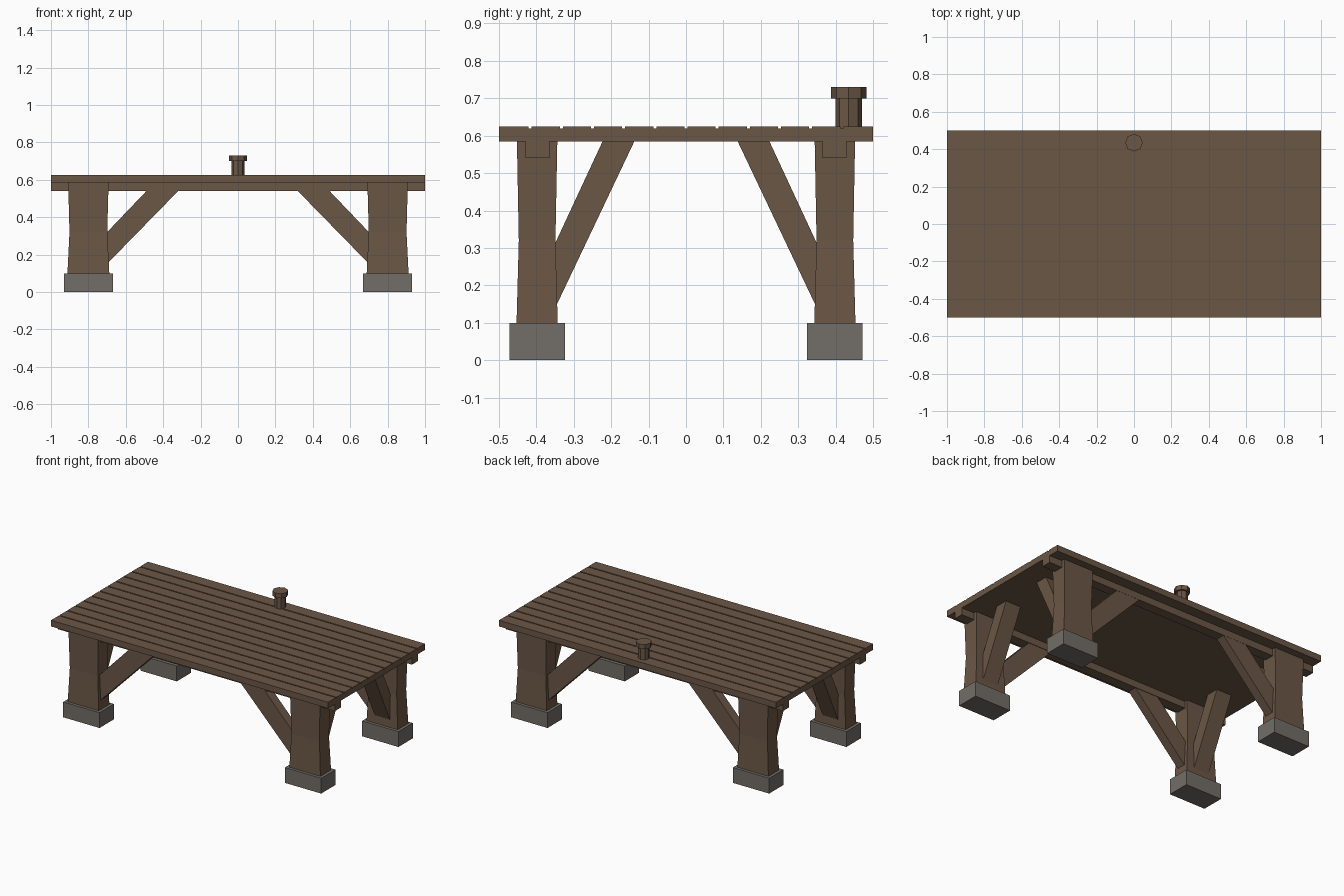
import bpy, bmesh
from math import cos, sin, pi

cube = bpy.data.objects.get("Cube")
if cube:
    bpy.data.objects.remove(cube, do_unlink=True)


def material(name, rgb):
    m = bpy.data.materials.new(name)
    m.use_nodes = True
    m.diffuse_color = (*rgb, 1)
    bsdf = m.node_tree.nodes["Principled BSDF"]
    bsdf.inputs["Base Color"].default_value = (*rgb, 1)
    bsdf.inputs["Roughness"].default_value = 0.9
    return m


WOOD = material("brown wood", (0.147, 0.095, 0.061))
STONE = material("grey stone", (0.17, 0.155, 0.14))


def loft(name, rings, mat):
    """Skin a list of equal-length rings and cap both ends."""
    bm = bmesh.new()
    loops = [[bm.verts.new(p) for p in ring] for ring in rings]
    n = len(loops[0])
    for a, b in zip(loops, loops[1:]):
        for i in range(n):
            j = (i + 1) % n
            bm.faces.new((a[i], a[j], b[j], b[i]))
    bm.faces.new(loops[0][::-1])
    bm.faces.new(loops[-1])
    bmesh.ops.recalc_face_normals(bm, faces=bm.faces)
    mesh = bpy.data.meshes.new(name)
    bm.to_mesh(mesh)
    bm.free()
    mesh.materials.append(mat)
    obj = bpy.data.objects.new(name, mesh)
    bpy.context.scene.collection.objects.link(obj)
    return obj


def rect(cx, cy, hx, hy, z):
    return [(cx - hx, cy - hy, z), (cx + hx, cy - hy, z),
            (cx + hx, cy + hy, z), (cx - hx, cy + hy, z)]


def along_x(name, profile, x0, x1, mat):
    return loft(name, [[(x, y, z) for y, z in profile] for x in (x0, x1)], mat)


def along_y(name, profile, y0, y1, mat):
    return loft(name, [[(x, y, z) for x, z in profile] for y in (y0, y1)], mat)


# Deck: one slab whose top is grooved into twelve planks
PLANKS, BOTTOM, TOP = 12, 0.585, 0.625
GAP, DEPTH = 0.004, 0.006
deck = [(-0.5, BOTTOM), (-0.5, TOP)]
for i in range(1, PLANKS):
    y = -0.5 + i / PLANKS
    deck += [(y - GAP, TOP), (y - GAP, TOP - DEPTH),
             (y + GAP, TOP - DEPTH), (y + GAP, TOP)]
deck += [(0.5, TOP), (0.5, BOTTOM)]
along_x("plank_deck", deck, -1, 1, WOOD)

# Long beams under the deck
for side, sy in (("front", -1), ("back", 1)):
    loft(side + "_beam", [rect(0, sy * 0.397, 1, 0.032, z)
                          for z in (0.54, BOTTOM)], WOOD)

# Four legs: footing, waisted post, and two diagonal braces
for end, sy in (("front", -1), ("back", 1)):
    for side, sx in (("left", 1), ("right", -1)):
        tag = f"{end}_{side}_"
        cx, cy = sx * 0.8, sy * 0.398
        loft(tag + "footing", [rect(cx, cy, 0.131, 0.074, z)
                               for z in (0, 0.1)], STONE)
        loft(tag + "post", [rect(cx, cy, 0.112, 0.055, 0.1),
                            rect(cx, cy, 0.101, 0.049, 0.32),
                            rect(cx, cy, 0.108, 0.054, BOTTOM)], WOOD)
        long_brace = [(0.75, 0.1), (0.32, 0.54), (0.49, 0.54), (0.75, 0.268)]
        along_y(tag + "long_brace", [(sx * x, z) for x, z in long_brace],
                cy - 0.03, cy + 0.03, WOOD)
        cross_brace = [(0.368, 0.101), (0.138, BOTTOM), (0.223, BOTTOM), (0.39, 0.226)]
        along_x(tag + "cross_brace", [(sy * y, z) for y, z in cross_brace],
                cx - 0.055, cx + 0.055, WOOD)


# Mooring bollard at the back edge
def octagon(r, z):
    return [(r * cos(i * pi / 4), 0.435 + r * sin(i * pi / 4), z) for i in range(8)]


loft("bollard_stem", [octagon(0.035, z) for z in (0.61, 0.7)], WOOD)
loft("bollard_cap", [octagon(0.047, z) for z in (0.7, 0.73)], WOOD)
